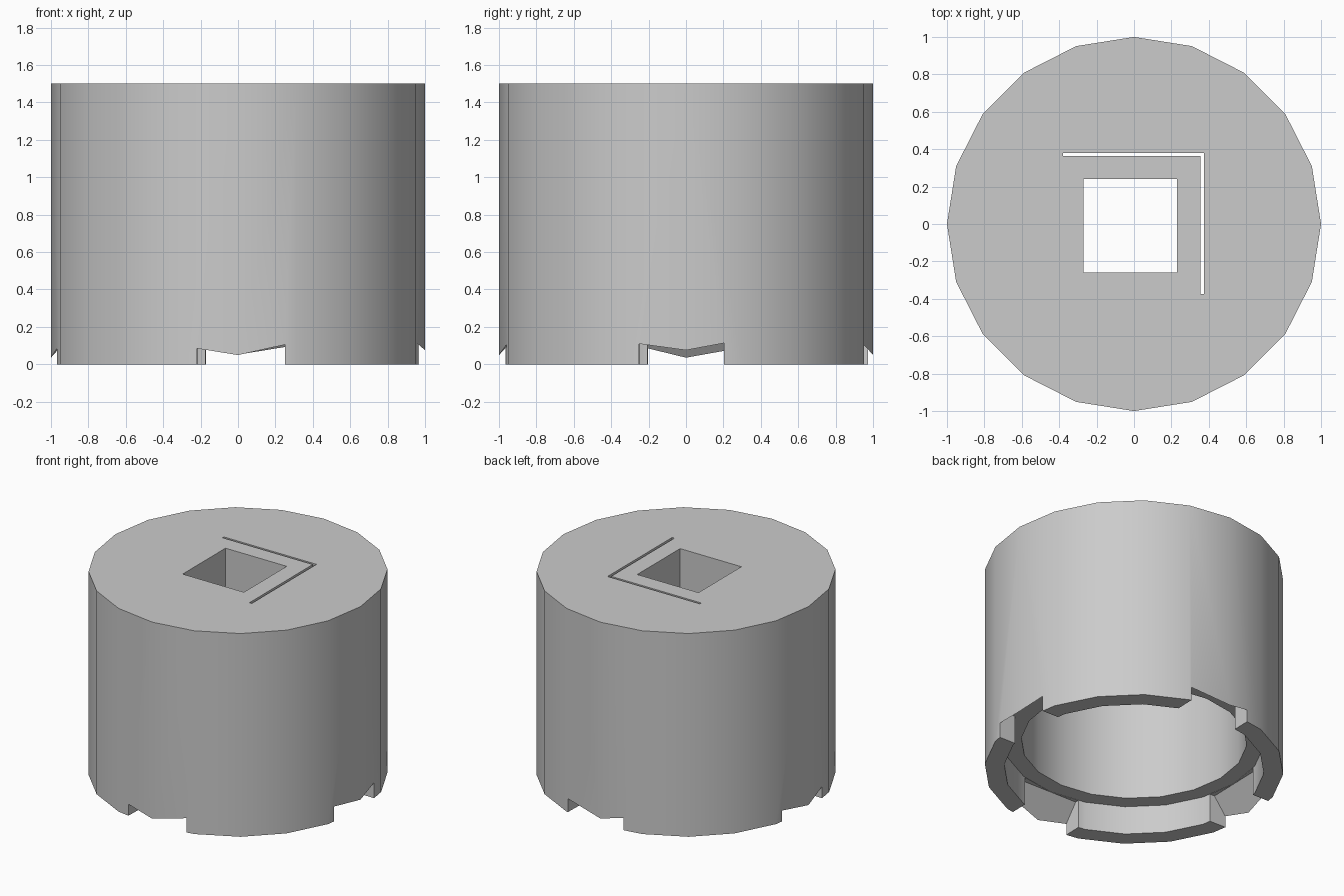
import bpy, bmesh, math
from mathutils import Matrix

if "Cube" in bpy.data.objects:
    bpy.data.objects.remove(bpy.data.objects["Cube"], do_unlink=True)

SIDES = 20
HEIGHT = 1.5
CEILING = 1.1      # underside of the thick cap
LEDGE = 0.21       # inner step above the feet

grey = bpy.data.materials.new("plain grey")
grey.use_nodes = True
grey.diffuse_color = (0.6, 0.6, 0.6, 1)
grey.node_tree.nodes["Principled BSDF"].inputs["Base Color"].default_value = (0.6, 0.6, 0.6, 1)


def finish(bm, name):
    bmesh.ops.recalc_face_normals(bm, faces=bm.faces)
    mesh = bpy.data.meshes.new(name)
    bm.to_mesh(mesh)
    bm.free()
    mesh.materials.append(grey)
    obj = bpy.data.objects.new(name, mesh)
    bpy.context.collection.objects.link(obj)
    return obj


def lathe(name, profile):
    """Turn a profile of (radius, z) that begins and ends on the axis."""
    bm = bmesh.new()
    rings = []
    for r, z in profile:
        ring = []
        for i in range(SIDES):
            a = math.tau * i / SIDES
            ring.append(bm.verts.new((r * math.cos(a), r * math.sin(a), z)))
        rings.append(ring)
    for low, high in zip(rings, rings[1:]):
        for i in range(SIDES):
            j = (i + 1) % SIDES
            bm.faces.new((low[i], low[j], high[j], high[i]))
    bm.faces.new(rings[0])
    bm.faces.new(rings[-1])
    return finish(bm, name)


def box(name, x0, x1, y0, y1, z0, z1):
    bm = bmesh.new()
    bmesh.ops.create_cube(bm, size=1)
    for v in bm.verts:
        v.co = (x1 if v.co.x > 0 else x0, y1 if v.co.y > 0 else y0, z1 if v.co.z > 0 else z0)
    return finish(bm, name)


def notch(name, half_width, edge_a, edge_b, turn, offset):
    """Long bar whose top slopes down past the ledge, reaching the edge heights at radius 1."""
    top = LEDGE - 0.002
    outline = [(-1.2, -0.4), (1.2, -0.4)]
    for side, edge in ((1, edge_a), (-1, edge_b)):
        slope = (top - edge) / 0.13
        ends = [(side * 1.2, edge - 0.2 * slope), (side * 0.87, top)]
        outline += ends if side > 0 else ends[::-1]
    bm = bmesh.new()
    face = bm.faces.new([bm.verts.new((t, -half_width, z)) for t, z in outline])
    ext = bmesh.ops.extrude_face_region(bm, geom=[face])
    moved = [g for g in ext["geom"] if isinstance(g, bmesh.types.BMVert)]
    bmesh.ops.translate(bm, verts=moved, vec=(0, 2 * half_width, 0))
    bm.transform(Matrix.Translation((offset, 0, 0)) @ Matrix.Rotation(math.radians(turn), 4, "Z"))
    return finish(bm, name)


# Hollow drum with a thick cap, an inner ledge and a skirt below it
drum = lathe("drum", [(1, HEIGHT), (1, 0), (0.87, 0), (0.87, LEDGE),
                      (0.755, LEDGE), (0.755, CEILING)])

# Square socket, thin L-shaped slit, and the crossed notches that leave four feet
cutters = [
    box("socket_cutter", -0.27, 0.23, -0.26, 0.24, 0.9, 1.7),
    box("slit_side_cutter", 0.356, 0.375, -0.375, 0.38, 0.9, 1.7),
    box("slit_back_cutter", -0.38, 0.37, 0.364, 0.38, 0.9, 1.7),
    notch("notch_across_cutter", 0.227, 0.075, 0.035, -1.4, 0),
    notch("notch_along_cutter", 0.235, 0.05, 0.05, 88.6, 0.04),
]
bpy.context.view_layer.objects.active = drum
drum.select_set(True)
for cutter in cutters:
    cutter.hide_render = True
    mod = drum.modifiers.new(cutter.name, "BOOLEAN")
    mod.operation = "DIFFERENCE"
    mod.solver = "EXACT"
    mod.object = cutter
    bpy.ops.object.modifier_apply(modifier=mod.name)
    bpy.data.objects.remove(cutter, do_unlink=True)

bpy.ops.object.shade_smooth_by_angle(angle=math.radians(30))
